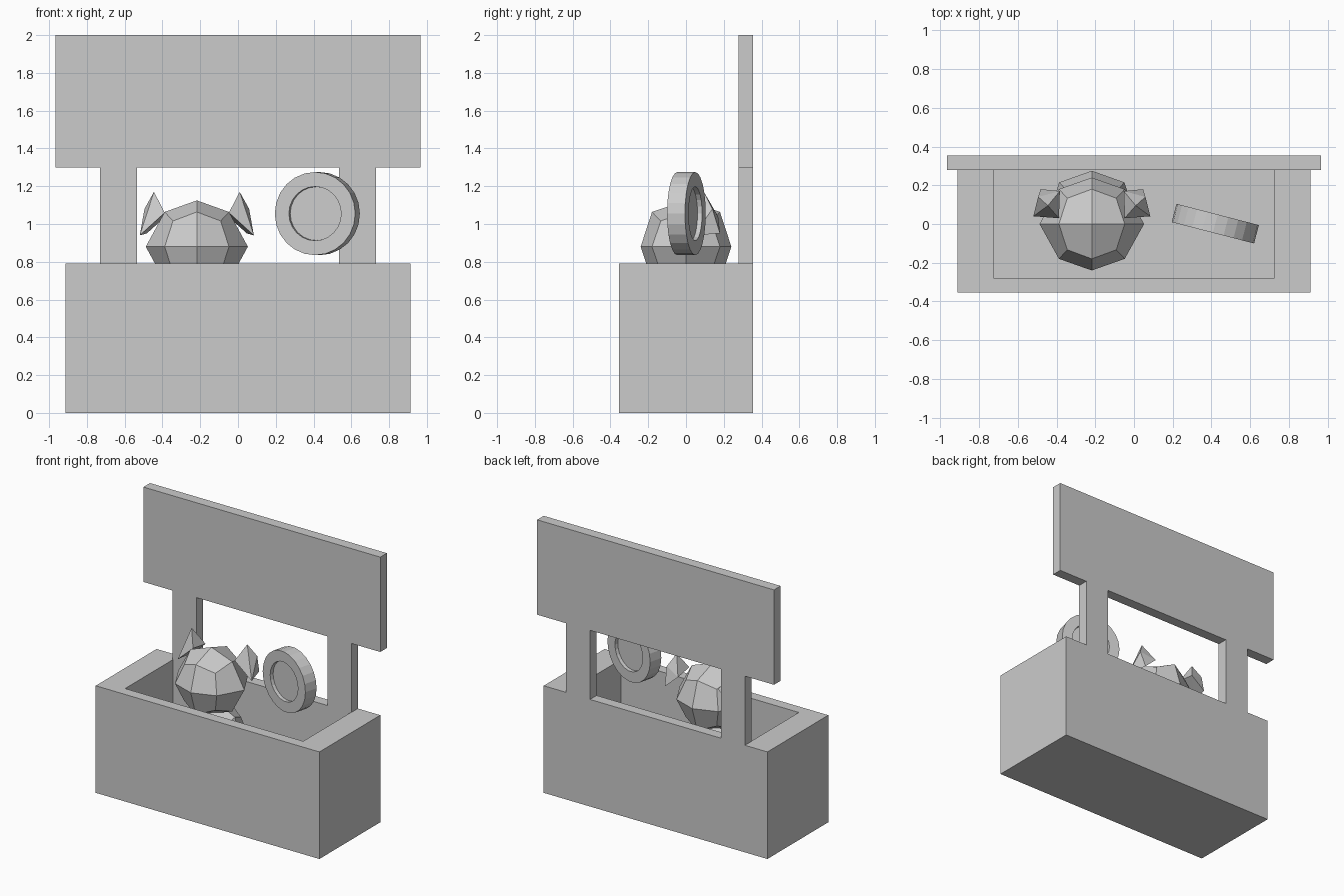
import bpy, bmesh, math
from mathutils import Matrix, Vector

if "Cube" in bpy.data.objects:
    bpy.data.objects.remove(bpy.data.objects["Cube"])


def make_object(name, bm):
    bmesh.ops.recalc_face_normals(bm, faces=bm.faces[:])
    mesh = bpy.data.meshes.new(name)
    bm.to_mesh(mesh)
    bm.free()
    obj = bpy.data.objects.new(name, mesh)
    bpy.context.collection.objects.link(obj)
    return obj


def faceted_ball(name, center, radii, side=1.0):
    """Cube rounded to 24 flat quads; side pushes out the left/right points."""
    bm = bmesh.new()
    bmesh.ops.create_cube(bm, size=2)
    bmesh.ops.subdivide_edges(bm, edges=bm.edges[:], cuts=1, use_grid_fill=True)
    for v in bm.verts:
        n = sum(abs(c) > 0.5 for c in v.co)
        f = {1: 1.0, 2: 0.75, 3: 0.556}[n]
        if n == 1 and abs(v.co.x) > 0.5:
            f = side
        v.co = Vector(center) + Vector([c * f * r for c, r in zip(v.co, radii)])
    return make_object(name, bm)


# Open counter box with a deep recess
bm = bmesh.new()
bmesh.ops.create_cube(bm, size=1)
bmesh.ops.scale(bm, vec=(1.826, 0.71, 0.79), verts=bm.verts[:])
bmesh.ops.translate(bm, vec=(0, 0, 0.395), verts=bm.verts[:])
top = max(bm.faces, key=lambda f: f.calc_center_median().z)
bmesh.ops.inset_individual(bm, faces=[top], thickness=0.05)
for v in top.verts:
    v.co.x = math.copysign(0.727, v.co.x)
    v.co.y = math.copysign(0.278, v.co.y)
hole = bmesh.ops.extrude_face_region(bm, geom=[top])
bmesh.ops.translate(bm, vec=(0, 0, -0.71),
                    verts=[g for g in hole["geom"] if isinstance(g, bmesh.types.BMVert)])
if top.is_valid:
    bmesh.ops.delete(bm, geom=[top], context='FACES_ONLY')
make_object("counter_box", bm)

# Sign board and its two posts, from one half outline mirrored
half = [(0.535, 1.3), (0.535, 0.79), (0.73, 0.79), (0.73, 1.3), (0.967, 1.3), (0.967, 2.0)]
outline = half + [(-x, z) for x, z in reversed(half)]
bm = bmesh.new()
face = bm.faces.new([bm.verts.new((x, 0.278, z)) for x, z in outline])
ext = bmesh.ops.extrude_face_region(bm, geom=[face])
bmesh.ops.translate(bm, vec=(0, 0.077, 0),
                    verts=[g for g in ext["geom"] if isinstance(g, bmesh.types.BMVert)])
make_object("sign_board", bm)

# Cat head and body
CX = -0.218
faceted_ball("cat_head", (CX, 0, 0.88), (0.227, 0.24, 0.245), side=1.19)
faceted_ball("cat_body", (CX, 0.035, 0.40), (0.225, 0.24, 0.32))

# Pointed ears, mirrored about the head
ear = [(0.227, 0.095, 1.17), (0.277, 0.14, 1.08), (0.302, 0.04, 0.94),
       (0.265, 0.18, 0.95), (0.17, 0.03, 1.06), (0.165, 0.17, 1.04)]
for name, s in (("left_ear", -1), ("right_ear", 1)):
    bm = bmesh.new()
    for x, y, z in ear:
        bm.verts.new((CX + s * x, y, z))
    bmesh.ops.convex_hull(bm, input=bm.verts[:])
    make_object(name, bm)

# Floating coin with a sunken centre on both sides
bm = bmesh.new()
bmesh.ops.create_cone(bm, cap_ends=True, segments=24, radius1=0.22, radius2=0.22, depth=0.098)
bm.normal_update()
caps = [f for f in bm.faces if len(f.verts) == 24]
bmesh.ops.inset_individual(bm, faces=caps, thickness=0.077)
bm.normal_update()
bmesh.ops.inset_individual(bm, faces=caps, thickness=0.001, depth=-0.025)
place = (Matrix.Translation((0.42, 0.002, 1.055)) @ Matrix.Rotation(math.radians(-14.5), 4, 'Z')
         @ Matrix.Rotation(math.pi / 2, 4, 'X'))
bmesh.ops.transform(bm, matrix=place, verts=bm.verts[:])
make_object("coin", bm)
